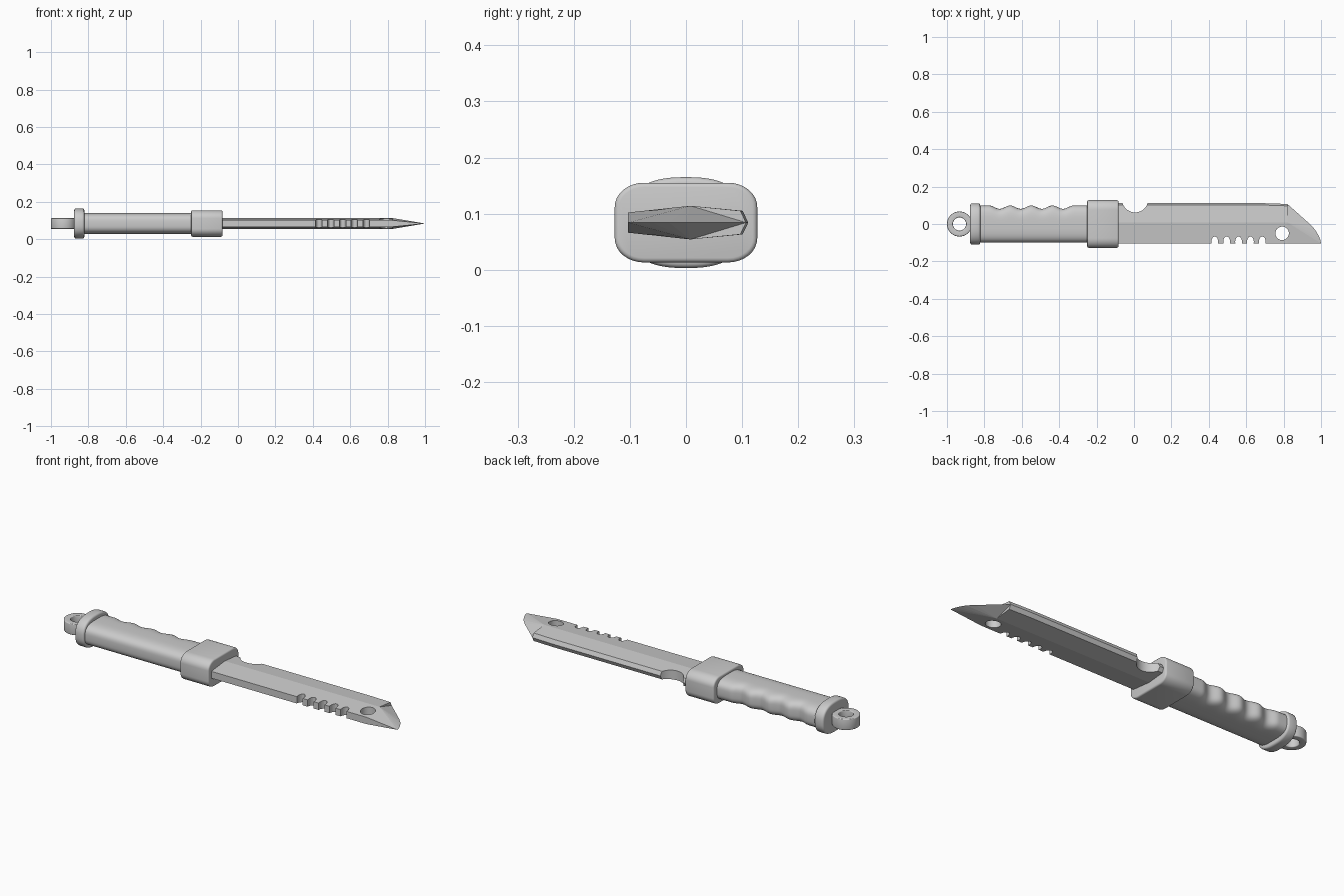
import bpy, bmesh, math

if "Cube" in bpy.data.objects:
    bpy.data.objects.remove(bpy.data.objects["Cube"])

ZC = 0.084  # height of the knife's centre plane
steel = bpy.data.materials.new("grey steel")
steel.diffuse_color = (0.6, 0.6, 0.6, 1)
steel.use_nodes = True
steel.node_tree.nodes["Principled BSDF"].inputs["Base Color"].default_value = steel.diffuse_color


def finish(name, bm, smooth=True, bevel=0.0):
    bmesh.ops.recalc_face_normals(bm, faces=bm.faces)
    me = bpy.data.meshes.new(name)
    bm.to_mesh(me)
    bm.free()
    me.materials.append(steel)
    ob = bpy.data.objects.new(name, me)
    bpy.context.collection.objects.link(ob)
    bpy.context.view_layer.objects.active = ob
    ob.select_set(True)
    if bevel:
        m = ob.modifiers.new("bevel", 'BEVEL')
        m.width, m.segments, m.limit_method = bevel, 3, 'ANGLE'
        m.angle_limit = math.radians(50)
        bpy.ops.object.modifier_apply(modifier="bevel")
    if smooth:
        bpy.ops.object.shade_smooth_by_angle(angle=math.radians(32))
    ob.select_set(False)
    return ob


def loft(bm, rings, cap=True):
    rows = [[bm.verts.new(p) for p in r] for r in rings]
    n = len(rows[0])
    for a, b in zip(rows, rows[1:]):
        for i in range(n):
            j = (i + 1) % n
            bm.faces.new((a[i], a[j], b[j], b[i]))
    if cap:
        bm.faces.new(rows[0])
        bm.faces.new(rows[-1])
    return rows


def oval(x, ry, rz, power, dip=0.0, n=64):
    """Superellipse across the x axis; dip pulls in the +y side."""
    pts = []
    for i in range(n):
        t = 2 * math.pi * i / n
        c, s = math.cos(t), math.sin(t)
        y = math.copysign(abs(c) ** (2 / power), c)
        z = math.copysign(abs(s) ** (2 / power), s)
        pts.append((x, y * (ry - dip if y > 0 else ry), ZC + z * rz))
    return pts


def cylinder(bm, x, y, rx, ry, n=32):
    loft(bm, [[(x + rx * math.cos(2 * math.pi * i / n),
                y + ry * math.sin(2 * math.pi * i / n), z) for i in range(n)]
              for z in (-0.05, 0.25)])


# Lanyard ring
bm = bmesh.new()
N = 48
ring = []
for r, dz in ((0.067, -0.029), (0.067, 0.029), (0.035, 0.029), (0.035, -0.029), (0.067, -0.029)):
    ring.append([(-0.933 + r * math.cos(2 * math.pi * i / N),
                  r * math.sin(2 * math.pi * i / N), ZC + dz) for i in range(N)])
loft(bm, ring, cap=False)
bmesh.ops.remove_doubles(bm, verts=bm.verts, dist=1e-5)
finish("lanyard_ring", bm, bevel=0.004)

# Pommel
bm = bmesh.new()
loft(bm, [oval(x, 0.11, 0.081, 2.5) for x in (-0.876, -0.822)])
finish("pommel", bm, bevel=0.01)

# Grip with four finger grooves on the back side
bm = bmesh.new()
rings = []
for k in range(73):
    x = -0.83 + 0.6 * k / 72
    u = (x + 0.775) / 0.113
    dip = 0.009 * (1 - math.cos(2 * math.pi * u)) if 0 < u < 4 else 0
    rings.append(oval(x, 0.099, 0.057, 3.2, dip))
loft(bm, rings)
finish("grip", bm)

# Guard
bm = bmesh.new()
prof = []
for cy, cz, a0 in ((1, 1, 0), (-1, 1, 90), (-1, -1, 180), (1, -1, 270)):
    for k in range(9):
        a = math.radians(a0 + 90 * k / 8)
        prof.append((cy * 0.075 + 0.052 * math.cos(a), ZC + cz * 0.028 + 0.043 * math.sin(a)))
loft(bm, [[(x, y, z) for y, z in prof] for x in (-0.25, -0.083)])
finish("guard", bm, bevel=0.008)

# Blade: ridged section along x, then facets running to the tip edge
bm = bmesh.new()


def section(x, top):
    half = [(-0.103, 0.018), (0.008, 0.030), (top - 0.01, 0.021)]
    return ([(x, y, ZC + z) for y, z in half] + [(x, top, ZC)]
            + [(x, y, ZC - z) for y, z in reversed(half)])


rows = loft(bm, [section(-0.15, 0.111), section(0.7, 0.111), section(0.82, 0.107)], cap=False)
bm.faces.new(rows[0])
b1, r1, s1, e0, s2, r2, b2 = rows[-1]
edge = [e0] + [bm.verts.new((x, y, ZC)) for x, y in
               ((0.94, 0.0), (0.968, -0.03), (0.986, -0.06), (0.996, -0.083), (1.0, -0.103))]
for b, r, s in ((b1, r1, s1), (b2, r2, s2)):
    bm.faces.new((r, s, e0))
    for p, q in zip(edge, edge[1:]):
        bm.faces.new((r, p, q))
    bm.faces.new((r, edge[-1], b))
bm.faces.new((b1, edge[-1], b2))
blade = finish("blade", bm, smooth=False)

# Cutter: thumb notch, serrations and tip hole
bm = bmesh.new()
cylinder(bm, 0.006, 0.132, 0.07, 0.07, 48)
for i in range(5):
    cylinder(bm, 0.432 + 0.0635 * i, -0.095, 0.018, 0.028, 24)
cylinder(bm, 0.792, -0.05, 0.036, 0.036)
cutter = finish("blade_cutter", bm, smooth=False)
cutter.hide_render = True

bpy.context.view_layer.objects.active = blade
blade.select_set(True)
m = blade.modifiers.new("cut", 'BOOLEAN')
m.object, m.operation, m.solver = cutter, 'DIFFERENCE', 'EXACT'
bpy.ops.object.modifier_apply(modifier="cut")
bpy.data.objects.remove(cutter)
bpy.ops.object.shade_smooth_by_angle(angle=math.radians(16))
for f in blade.data.polygons:  # keep the broad facets flat
    if f.area > 0.001:
        f.use_smooth = False
